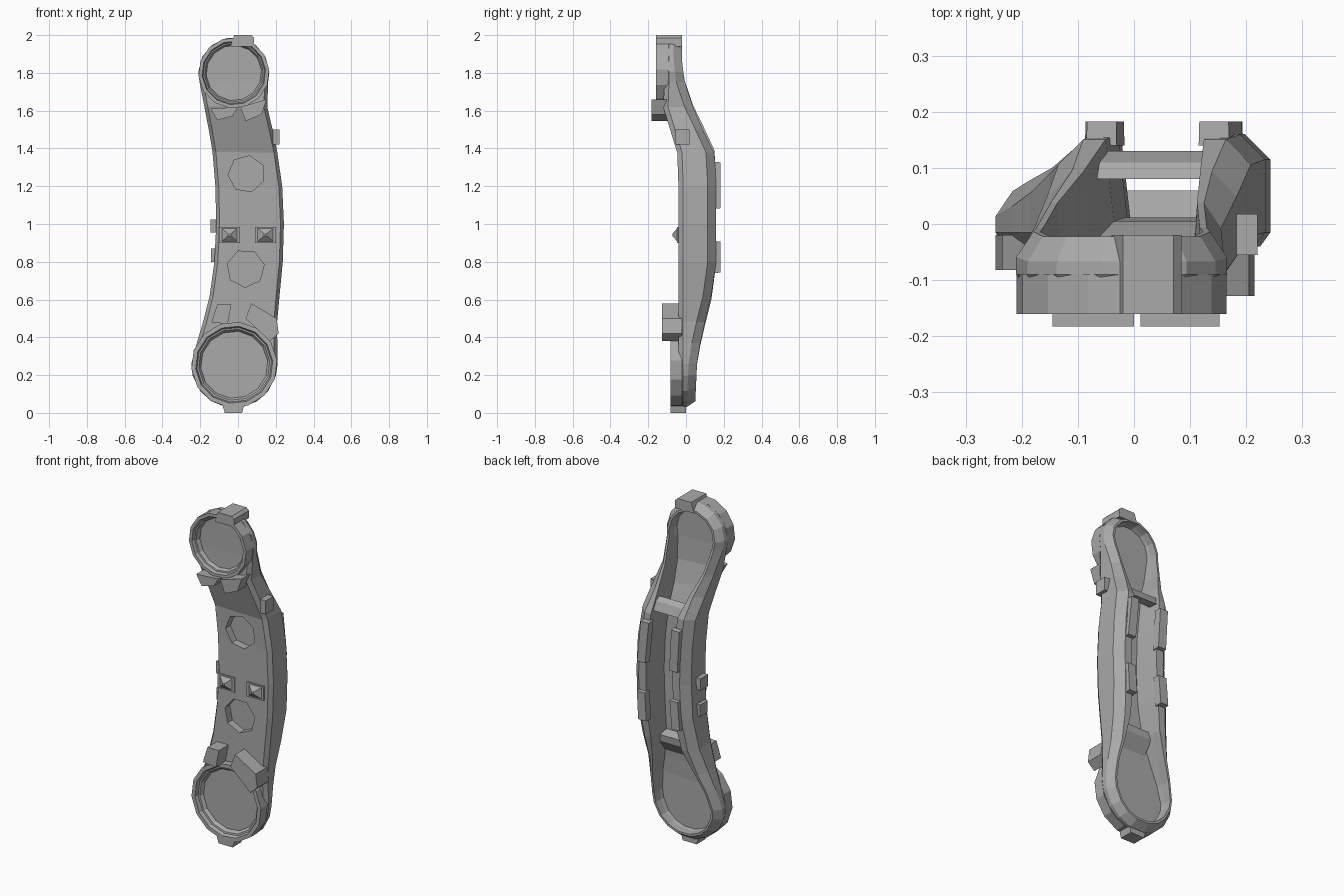
import bpy, bmesh, math
from mathutils import Vector

cube = bpy.data.objects.get("Cube")
if cube:
    bpy.data.objects.remove(cube)

grey = bpy.data.materials.new("plain_grey")
grey.use_nodes = True
grey.diffuse_color = (0.4, 0.4, 0.4, 1)
grey.node_tree.nodes["Principled BSDF"].inputs["Base Color"].default_value = (0.4, 0.4, 0.4, 1)


def finish(name, bm):
    bmesh.ops.recalc_face_normals(bm, faces=bm.faces)
    mesh = bpy.data.meshes.new(name)
    bm.to_mesh(mesh)
    bm.free()
    mesh.materials.append(grey)
    obj = bpy.data.objects.new(name, mesh)
    bpy.context.collection.objects.link(obj)
    return obj


def lerp(table, z):
    """Piecewise linear value from a table of (z, value), rising in z."""
    if z <= table[0][0]:
        return table[0][1]
    for (a, u), (b, v) in zip(table, table[1:]):
        if z <= b:
            return u + (v - u) * (z - a) / (b - a)
    return table[-1][1]


def prism(name, points, y0, y1, taper=1.0):
    """Extrude an (x, z) polygon from y1 to y0; taper scales the y0 end."""
    bm = bmesh.new()
    c = sum((Vector(p) for p in points), Vector((0, 0))) / len(points)
    back = [bm.verts.new((x, y1, z)) for x, z in points]
    front = [bm.verts.new((c.x + (x - c.x) * taper, y0, c.y + (z - c.y) * taper)) for x, z in points]
    n = len(points)
    bm.faces.new(back)
    bm.faces.new(front)
    for i in range(n):
        j = (i + 1) % n
        bm.faces.new((back[i], back[j], front[j], front[i]))
    return finish(name, bm)


def box(name, x0, x1, y0, y1, z0, z1, taper=1.0):
    return prism(name, [(x0, z0), (x1, z0), (x1, z1), (x0, z1)], y0, y1, taper)


def cross_rib(name, x0, x1, profile):
    """Extrude a (y, z) profile across the channel."""
    bm = bmesh.new()
    ends = [[bm.verts.new((x, y, z)) for y, z in profile] for x in (x0, x1)]
    n = len(profile)
    for e in ends:
        bm.faces.new(e)
    for i in range(n):
        j = (i + 1) % n
        bm.faces.new((ends[0][i], ends[0][j], ends[1][j], ends[1][i]))
    return finish(name, bm)


def circle(cx, cz, r, n, turn=0.0):
    return [(cx + r * math.cos(turn + math.tau * i / n), cz + r * math.sin(turn + math.tau * i / n))
            for i in range(n)]


# Arm outline: rounded ends and a bowed middle, as rows of (z, left edge, right edge)
TOP, BOTTOM = (-0.022, 1.80, 0.188), (-0.02, 0.255, 0.228)


def cap_rows(end, angles):
    cx, cz, r = end
    sides = [(r * math.cos(math.radians(a)), r * math.sin(math.radians(a))) for a in angles]
    return [(cz + h, cx - w, cx + w) for w, h in sides]


rows = cap_rows(TOP, (78, 52, 27, 2, -15))
rows += [(1.62, -0.178, 0.155), (1.5, -0.155, 0.183), (1.38, -0.135, 0.208),
         (1.2, -0.12, 0.234), (1.0, -0.115, 0.243), (0.8, -0.125, 0.237),
         (0.62, -0.15, 0.22), (0.48, -0.185, 0.207), (0.37, -0.218, 0.208), (0.26, -0.247, 0.21)]
rows += cap_rows(BOTTOM, (-15, -38, -58, -78))
outline = [Vector((r, z)) for z, l, r in rows] + [Vector((l, z)) for z, l, r in reversed(rows)]

# Depth of the front skin, back rim and channel floor, and rim width, by height
FRONT = [(0.4, -0.04), (1.36, -0.04), (1.62, -0.12), (1.75, -0.115)]
BACK = [(0.05, 0.05), (0.3, 0.06), (0.5, 0.105), (0.72, 0.16),
        (1.36, 0.16), (1.52, 0.085), (1.7, 0.0), (1.87, -0.022)]
FLOOR = [(0.4, -0.01), (0.65, 0.012), (1.36, 0.012), (1.5, -0.04), (1.65, -0.08)]
RIM = [(0.4, 0.05), (0.62, 0.1), (0.75, 0.108), (1.32, 0.108), (1.45, 0.09), (1.62, 0.05)]


def inset_point(i, d):
    p, a, b = outline[i], outline[i - 1], outline[(i + 1) % len(outline)]
    e, f = (p - a).normalized(), (b - p).normalized()
    m = Vector((e.y + f.y, -e.x - f.x)).normalized()
    return p + m * d / max(0.5, m.dot(Vector((e.y, -e.x))))


def build_arm():
    bm = bmesh.new()
    recipe = [
        (lambda z: 0.018, lambda z: lerp(FRONT, z)),
        (lambda z: 0.0, lambda z: lerp(FRONT, z) + 0.025),
        (lambda z: 0.0, lambda z: max(lerp(BACK, z) - 0.045, lerp(FRONT, z) + 0.03)),
        (lambda z: min(0.045, lerp(RIM, z) * 0.6), lambda z: lerp(BACK, z)),
        (lambda z: lerp(RIM, z) * 0.85, lambda z: lerp(BACK, z)),
        (lambda z: lerp(RIM, z) * 0.9, lambda z: max(lerp(BACK, z) - 0.05, lerp(FLOOR, z) + 0.02)),
        (lambda z: lerp(RIM, z), lambda z: lerp(FLOOR, z)),
    ]
    n, k = len(outline), len(rows)
    loops = []
    for inset, depth in recipe:
        loop = []
        for i, p in enumerate(outline):
            q = inset_point(i, inset(p.y))
            loop.append(bm.verts.new((q.x, depth(p.y), q.y)))
        loops.append(loop)
    for u, v in zip(loops, loops[1:]):
        for i in range(n):
            j = (i + 1) % n
            bm.faces.new((u[i], u[j], v[j], v[i]))
    for loop in (loops[0], loops[-1]):
        for i in range(k - 1):
            bm.faces.new((loop[i], loop[i + 1], loop[n - 2 - i], loop[n - 1 - i]))
    return finish("arm_channel", bm)


arm = build_arm()

# Angular pockets in the front skin
for cx, cz, r, turn in ((0.045, 1.265, 0.098, 0.5), (0.04, 0.765, 0.1, 0.2)):
    cutter = prism("pocket_cutter", circle(cx, cz, r, 7, turn), -0.1, 0.004)
    mod = arm.modifiers.new("pocket", "BOOLEAN")
    mod.operation, mod.object, mod.solver = "DIFFERENCE", cutter, "EXACT"
    bpy.context.view_layer.objects.active = arm
    bpy.ops.object.modifier_apply(modifier=mod.name)
    bpy.data.objects.remove(cutter)


# Raised boss rings with a stepped inner lip sloping to the web
def boss_ring(name, end, y0, web, y1):
    cx, cz, r = end
    bm = bmesh.new()
    section = [(r, y1), (r, y0), (r * 0.9, y0), (r * 0.87, y0 + 0.02),
               (r * 0.83, y0 + 0.022), (r * 0.78, web), (r * 0.78, y1)]
    loops = [[bm.verts.new((x, y, z)) for x, z in circle(cx, cz, q, 14, 0.1)] for q, y in section]
    for u, v in zip(loops, loops[1:] + loops[:1]):
        for i in range(14):
            j = (i + 1) % 14
            bm.faces.new((u[i], u[j], v[j], v[i]))
    return finish(name, bm)


boss_ring("upper_boss_ring", TOP, -0.16, -0.118, -0.09)
boss_ring("lower_boss_ring", BOTTOM, -0.082, -0.043, -0.02)

# End tabs
prism("upper_end_tab", [(-0.04, 1.94), (0.085, 1.94), (0.085, 1.985), (0.07, 2.0), (-0.02, 2.0)], -0.16, -0.02)
prism("lower_end_tab", [(-0.085, 0.05), (-0.07, 0.0), (0.022, 0.0), (0.035, 0.05)], -0.082, 0.0)

# Stop blocks beside the bosses
prism("upper_stop_right", [(-0.145, 1.61), (-0.11, 1.55), (-0.03, 1.57), (0.0, 1.62)], -0.183, -0.08)
prism("upper_stop_left", [(0.012, 1.62), (0.04, 1.545), (0.125, 1.58), (0.152, 1.66)], -0.183, -0.08)
prism("lower_stop_right", [(-0.14, 0.48), (-0.055, 0.47), (-0.035, 0.575), (-0.11, 0.575)], -0.128, -0.02)
prism("lower_stop_left", [(0.04, 0.5), (0.17, 0.38), (0.215, 0.42), (0.205, 0.5), (0.07, 0.58)], -0.128, -0.02)

# Small pyramid studs on the front
for side, cx in (("right", -0.045), ("left", 0.145)):
    box(side + "_stud_base", cx - 0.055, cx + 0.055, -0.048, -0.02, 0.9, 0.985)
    box(side + "_stud_point", cx - 0.045, cx + 0.045, -0.072, -0.045, 0.905, 0.98, 0.15)

# Side lugs
box("left_upper_lug", 0.17, 0.22, -0.055, 0.018, 1.42, 1.5)
box("right_upper_lug", -0.145, -0.1, 0.0, 0.07, 0.955, 1.025)
box("right_lower_lug", -0.142, -0.1, 0.0, 0.07, 0.8, 0.87)

# Raised rail segments on the back rim, following the bow
EDGE_L = [(z, l) for z, l, r in reversed(rows)]
EDGE_R = [(z, r) for z, l, r in reversed(rows)]
for part, z0, z1 in (("upper", 1.08, 1.33), ("lower", 0.74, 0.91)):
    for side, edge, s in (("right", EDGE_L, 1), ("left", EDGE_R, -1)):
        near, far = 0.046 * s, 0.1 * s
        a, b = lerp(edge, z0), lerp(edge, z1)
        prism(part + "_" + side + "_rail", [(a + near, z0), (a + far, z0), (b + far, z1), (b + near, z1)],
              0.183, 0.14, 0.97)

# Upper bridge and lower wedge closing the ends of the channel
cross_rib("upper_cross_bridge", -0.07, 0.14, [(0.08, 1.38), (0.13, 1.38), (0.11, 1.43), (0.08, 1.45)])
cross_rib("lower_cross_wedge", -0.075, 0.145, [(0.0, 0.64), (0.06, 0.62), (0.055, 0.58), (-0.02, 0.48)])
